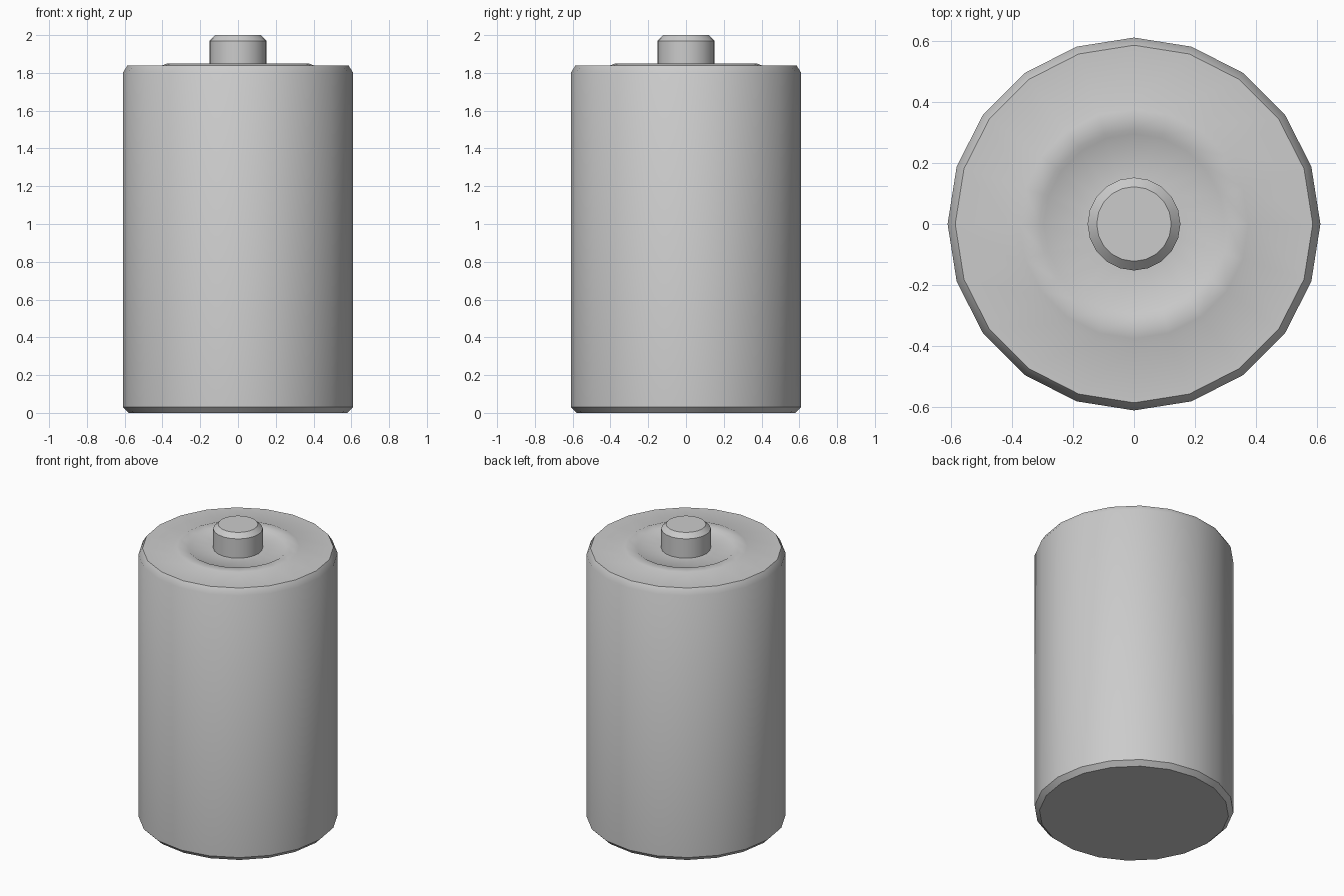
import bpy, bmesh, math

if "Cube" in bpy.data.objects:
    bpy.data.objects.remove(bpy.data.objects["Cube"])

SIDES = 20

def lathe(name, profile):
    """Spin (radius, z) points around z and cap both ends."""
    bm = bmesh.new()
    rings = []
    for r, z in profile:
        rings.append([bm.verts.new((r * math.cos(2 * math.pi * i / SIDES),
                                    r * math.sin(2 * math.pi * i / SIDES), z))
                      for i in range(SIDES)])
    for a, b in zip(rings, rings[1:]):
        for i in range(SIDES):
            j = (i + 1) % SIDES
            bm.faces.new((a[i], a[j], b[j], b[i]))
    bm.faces.new(rings[0][::-1])
    bm.faces.new(rings[-1])
    mesh = bpy.data.meshes.new(name)
    bm.to_mesh(mesh)
    bm.free()
    ob = bpy.data.objects.new(name, mesh)
    bpy.context.collection.objects.link(ob)
    bpy.ops.object.select_all(action='DESELECT')
    ob.select_set(True)
    bpy.context.view_layer.objects.active = ob
    bpy.ops.object.shade_smooth_by_angle(angle=math.radians(40))
    return ob

# Casing, raised ring on the lid and terminal nub as one turned profile
lathe("battery_body", [
    (0.58, 0.0), (0.61, 0.03),                # bottom chamfer
    (0.61, 1.80), (0.585, 1.84),              # wall and top shoulder
    (0.40, 1.84), (0.375, 1.85),              # lid and ring
    (0.31, 1.85), (0.295, 1.84),
    (0.152, 1.84), (0.152, 1.97), (0.122, 2.0),  # terminal nub
])
